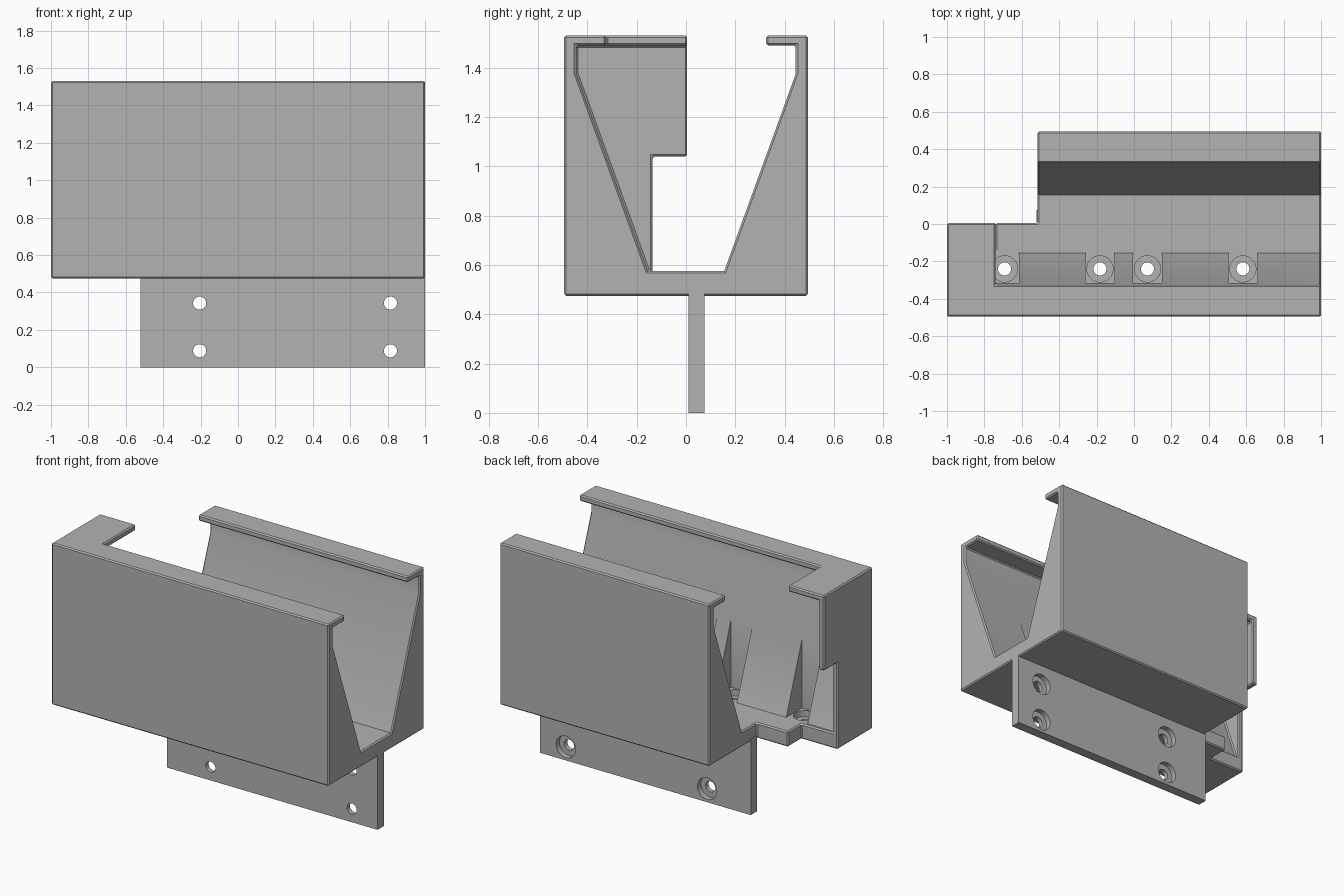
import bpy, bmesh, math
from mathutils import Matrix

default = bpy.data.objects.get("Cube")
if default:
    bpy.data.objects.remove(default, do_unlink=True)

grey = bpy.data.materials.new("plain grey")
grey.use_nodes = True
colour = (0.45, 0.45, 0.45, 1)
grey.diffuse_color = colour
grey.node_tree.nodes["Principled BSDF"].inputs["Base Color"].default_value = colour


def finish(name, bm):
    bmesh.ops.recalc_face_normals(bm, faces=bm.faces)
    mesh = bpy.data.meshes.new(name)
    bm.to_mesh(mesh)
    bm.free()
    mesh.materials.append(grey)
    obj = bpy.data.objects.new(name, mesh)
    bpy.context.collection.objects.link(obj)
    return obj


def prism(name, profile, x0, x1):
    """Extrude a y/z profile along x."""
    bm = bmesh.new()
    face = bm.faces.new([bm.verts.new((x0, y, z)) for y, z in profile])
    ext = bmesh.ops.extrude_face_region(bm, geom=[face])
    verts = [v for v in ext["geom"] if isinstance(v, bmesh.types.BMVert)]
    bmesh.ops.translate(bm, verts=verts, vec=(x1 - x0, 0, 0))
    return finish(name, bm)


def box(name, x0, x1, y0, y1, z0, z1):
    return prism(name, [(y0, z0), (y1, z0), (y1, z1), (y0, z1)], x0, x1)


def rod(name, centre, radius, depth, axis):
    bm = bmesh.new()
    turn = Matrix.Rotation(math.pi / 2, 4, "X") if axis == "Y" else Matrix()
    bmesh.ops.create_cone(bm, cap_ends=True, segments=32, radius1=radius, radius2=radius,
                          depth=depth, matrix=Matrix.Translation(centre) @ turn)
    return finish(name, bm)


def apply(obj, mod):
    bpy.context.view_layer.objects.active = obj
    bpy.ops.object.modifier_apply(modifier=mod.name)


def cut(obj, cutter):
    mod = obj.modifiers.new("cut", "BOOLEAN")
    mod.operation, mod.solver, mod.object = "DIFFERENCE", "EXACT", cutter
    apply(obj, mod)
    bpy.data.objects.remove(cutter, do_unlink=True)


def smooth(obj):
    bpy.ops.object.select_all(action="DESELECT")
    obj.select_set(True)
    bpy.context.view_layer.objects.active = obj
    bpy.ops.object.shade_smooth_by_angle(angle=math.radians(25))


BOTTOM, FLOOR, LIP, TOP = 0.475, 0.575, 1.49, 1.53

# Holder body: block with a tapered channel, open top and stepped right end
body = box("holder_body", -1, 1, -0.495, 0.495, BOTTOM, TOP)
half = [(0.155, FLOOR), (0.445, 1.375), (0.445, LIP)]
channel = half + [(-y, z) for y, z in reversed(half)]
cut(body, prism("channel_cutter", channel, -0.96, 1.2))
cut(body, box("top_cutter", -0.74, 1.2, -0.325, 0.325, 1.4, 1.7))
cut(body, box("corner_cutter", -1.2, -0.515, 0.005, 0.7, 0.3, 1.7))
cut(body, box("notch_cutter", -1.2, -0.74, -0.135, 0.2, 0.3, 1.04))

# Fine chamfer on the square edges
bevel = body.modifiers.new("chamfer", "BEVEL")
bevel.width, bevel.segments = 0.008, 1
bevel.limit_method, bevel.angle_limit = "ANGLE", math.radians(75)
bevel.use_clamp_overlap = False
apply(body, bevel)

# Screw slots in the front slope, each with a counterbored hole
for x in (-0.692, -0.182, 0.072, 0.582):
    cut(body, box("slot_cutter", x - 0.077, x + 0.077, -0.315, -0.1, FLOOR, 1.3))
    cut(body, rod("head_cutter", (x, -0.24, FLOOR), 0.07, 0.08, "Z"))
    cut(body, rod("hole_cutter", (x, -0.24, FLOOR), 0.035, 0.4, "Z"))
smooth(body)

# Mounting plate below, counterbored from the back
plate = box("mounting_plate", -0.52, 1, 0.01, 0.075, 0, BOTTOM + 0.02)
for x in (-0.205, 0.815):
    for z in (0.088, 0.343):
        cut(plate, rod("head_cutter", (x, 0.075, z), 0.07, 0.07, "Y"))
        cut(plate, rod("hole_cutter", (x, 0.04, z), 0.035, 0.4, "Y"))
smooth(plate)
